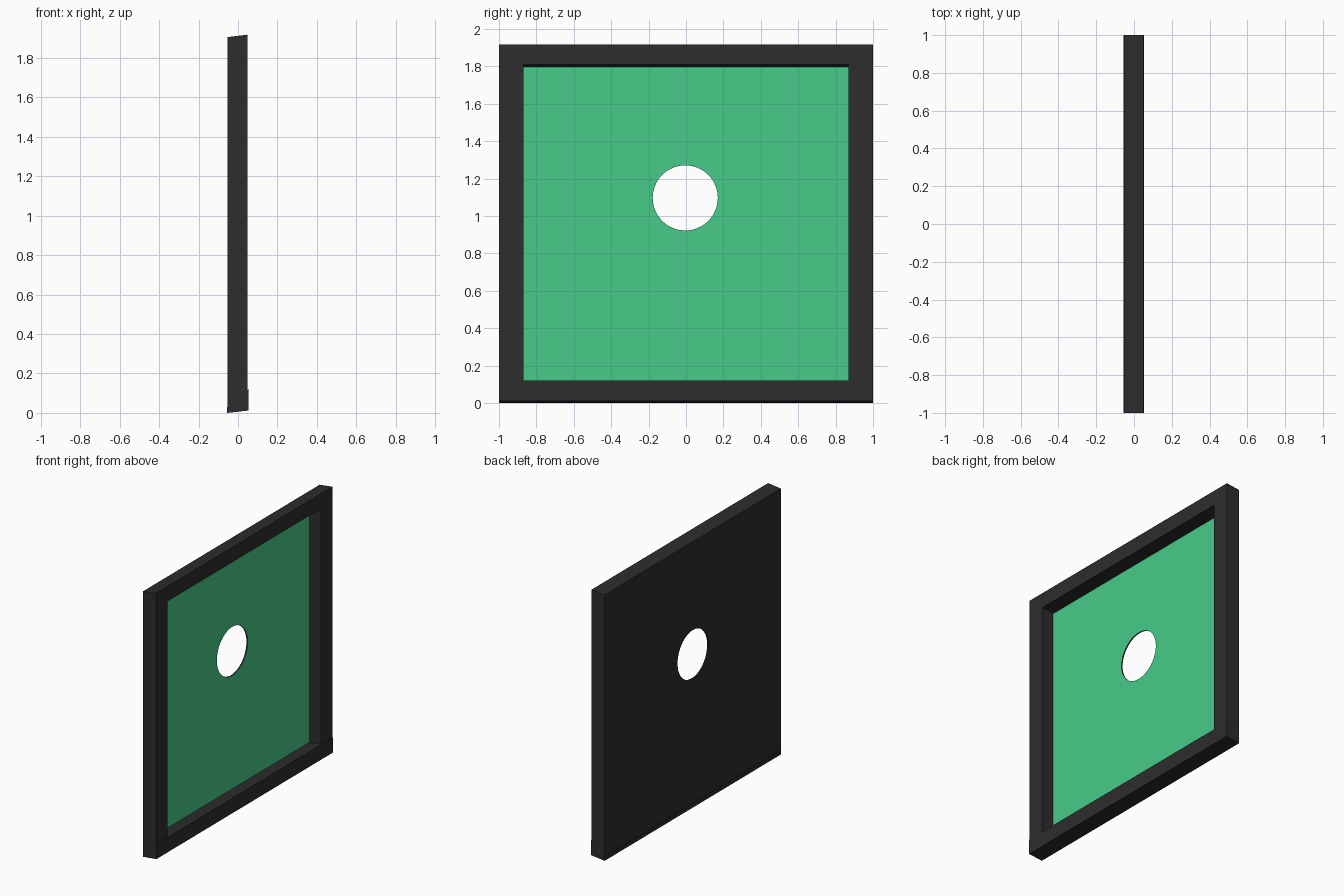
import bpy, bmesh, math

cube = bpy.data.objects.get("Cube")
if cube:
    bpy.data.objects.remove(cube, do_unlink=True)


def material(name, rgb):
    m = bpy.data.materials.new(name)
    m.use_nodes = True
    m.diffuse_color = (*rgb, 1)
    m.node_tree.nodes["Principled BSDF"].inputs["Base Color"].default_value = (*rgb, 1)
    return m


charcoal = material("charcoal", (0.026, 0.026, 0.026))
green = material("green", (0.065, 0.597, 0.254))

BACK, FRONT = -0.052, 0.049     # depth of the frame along x
OPEN_Y = 0.87                   # half width of the opening
PANEL_FRONT = -0.043
SLOPE = 0.12                    # rails rise slightly towards the open side


def finish(bm, name, mats):
    bmesh.ops.recalc_face_normals(bm, faces=bm.faces)
    mesh = bpy.data.meshes.new(name)
    for m in mats:
        mesh.materials.append(m)
    # only the open side of a two-coloured part is green
    if len(mats) > 1:
        for f in bm.faces:
            f.material_index = 1 if f.normal.x > 0.5 else 0
    bm.to_mesh(mesh)
    bm.free()
    obj = bpy.data.objects.new(name, mesh)
    bpy.context.collection.objects.link(obj)
    return obj


def rail(name, profile, y0, y1):
    """Extrude an x-z profile along y."""
    bm = bmesh.new()
    face = bm.faces.new([bm.verts.new((x, y0, z)) for x, z in profile])
    ext = bmesh.ops.extrude_face_region(bm, geom=[face])["geom"]
    bmesh.ops.translate(bm, vec=(0, y1 - y0, 0),
                        verts=[v for v in ext if isinstance(v, bmesh.types.BMVert)])
    return finish(bm, name, [charcoal])


def sloped(z0, z1):
    rise = SLOPE * (FRONT - BACK)
    return [(BACK, z0), (FRONT, z0 + rise), (FRONT, z1 + rise), (BACK, z1)]


# Frame rails, the bottom one with a small lip at the back
rail("top_rail", sloped(1.797, 1.905), -1, 1)
rail("bottom_rail", [(-0.055, 0), (0.053, 0.012), (0.053, 0.12), (BACK, 0.108),
                     (BACK, 0.03), (-0.055, 0.03)], -1, 1)
for side, s in (("back", 1), ("front", -1)):
    y0, y1 = sorted((s * OPEN_Y, s))
    rail(side + "_side_rail", sloped(0.108, 1.797), y0, y1)

# Thin panel with a round hole
bm = bmesh.new()


def loop(points):
    vs = [bm.verts.new((BACK, y, z)) for y, z in points]
    return [bm.edges.new((vs[i - 1], vs[i])) for i in range(len(vs))]


Z0, Z1 = 0.108, 1.797
edges = loop([(-OPEN_Y, Z0), (OPEN_Y, Z0), (OPEN_Y, Z1), (-OPEN_Y, Z1)])
N = 64
edges += loop([(-0.004 + 0.174 * math.cos(math.tau * i / N),
                1.097 + 0.174 * math.sin(math.tau * i / N)) for i in range(N)])
bmesh.ops.triangle_fill(bm, edges=edges, use_beauty=True, normal=(1, 0, 0))
ext = bmesh.ops.extrude_face_region(bm, geom=bm.faces[:])["geom"]
bmesh.ops.translate(bm, vec=(PANEL_FRONT - BACK, 0, 0),
                    verts=[v for v in ext if isinstance(v, bmesh.types.BMVert)])
finish(bm, "holed_panel", [charcoal, green])
